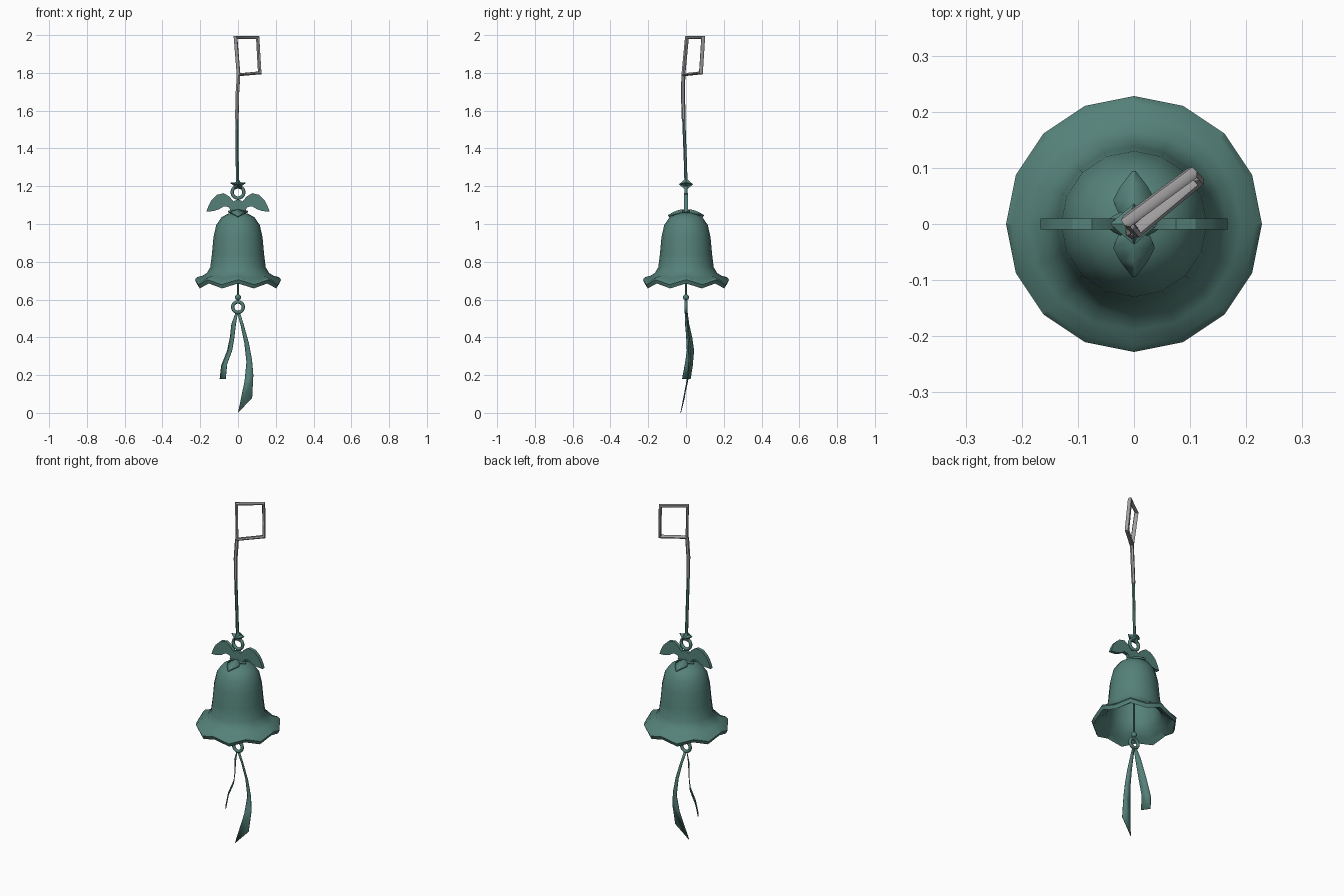
import bpy, bmesh, math
from mathutils import Vector

cube = bpy.data.objects.get("Cube")
if cube:
    bpy.data.objects.remove(cube, do_unlink=True)


def material(name, rgb):
    m = bpy.data.materials.new(name)
    m.use_nodes = True
    m.diffuse_color = (*rgb, 1)
    bsdf = m.node_tree.nodes["Principled BSDF"]
    bsdf.inputs["Base Color"].default_value = (*rgb, 1)
    bsdf.inputs["Roughness"].default_value = 0.7
    return m


teal = material("patina_teal", (0.09, 0.22, 0.19))
grey = material("steel_grey", (0.36, 0.35, 0.35))


def finish(ob, mat, angle=40):
    ob.data.materials.clear()
    ob.data.materials.append(mat)
    bpy.ops.object.select_all(action="DESELECT")
    ob.select_set(True)
    bpy.context.view_layer.objects.active = ob
    bpy.ops.object.shade_smooth_by_angle(angle=math.radians(angle))
    return ob


def mesh_object(name, bm, mat, angle=40, thickness=0):
    bmesh.ops.recalc_face_normals(bm, faces=bm.faces)
    me = bpy.data.meshes.new(name)
    bm.to_mesh(me)
    bm.free()
    ob = bpy.data.objects.new(name, me)
    bpy.context.collection.objects.link(ob)
    finish(ob, mat, angle)
    if thickness:
        mod = ob.modifiers.new("thickness", "SOLIDIFY")
        mod.thickness = thickness
        mod.offset = 0
    return ob


def bridge(bm, a, b, closed=True):
    n = len(a)
    for i in range(n if closed else n - 1):
        j = (i + 1) % n
        bm.faces.new((a[i], a[j], b[j], b[i]))


def rod(name, points, radius, mat, cyclic=False):
    cu = bpy.data.curves.new(name, "CURVE")
    cu.dimensions = "3D"
    cu.bevel_depth = radius
    cu.bevel_resolution = 1
    cu.use_fill_caps = True
    sp = cu.splines.new("POLY")
    sp.points.add(len(points) - 1)
    for p, co in zip(sp.points, points):
        p.co = (*co, 1)
    sp.use_cyclic_u = cyclic
    ob = bpy.data.objects.new(name, cu)
    bpy.context.collection.objects.link(ob)
    bpy.ops.object.select_all(action="DESELECT")
    ob.select_set(True)
    bpy.context.view_layer.objects.active = ob
    bpy.ops.object.convert(target="MESH")
    return finish(bpy.context.object, mat, 50)


def ring(name, z, major, minor):
    bpy.ops.mesh.primitive_torus_add(location=(0, 0, z), rotation=(math.pi / 2, 0, 0),
                                     major_segments=20, minor_segments=8,
                                     major_radius=major, minor_radius=minor)
    bpy.context.object.name = name
    finish(bpy.context.object, teal, 60)


# Bell shell: lathed double wall with a scalloped rim (radius, height, wave)
profile = [(0.05, 1.056, 0), (0.088, 1.035, 0), (0.115, 0.995, 0), (0.13, 0.93, 0),
           (0.138, 0.84, 0), (0.147, 0.77, 0), (0.165, 0.738, 0.003), (0.19, 0.718, 0.007),
           (0.217, 0.706, 0.013), (0.228, 0.692, 0.013), (0.219, 0.672, 0.013),
           (0.185, 0.695, 0.007), (0.15, 0.725, 0.002), (0.135, 0.77, 0), (0.126, 0.84, 0),
           (0.118, 0.93, 0), (0.1, 0.99, 0), (0.045, 1.042, 0)]
SIDES = 16
bm = bmesh.new()
rings = []
for r, z, wave in profile:
    row = []
    for i in range(SIDES):
        a = 2 * math.pi * i / SIDES
        row.append(bm.verts.new((r * math.cos(a), r * math.sin(a), z + wave * (-1) ** i)))
    rings.append(row)
for a, b in zip(rings, rings[1:]):
    bridge(bm, a, b)
for row, z in ((rings[0], 1.062), (rings[-1], 1.048)):
    tip = bm.verts.new((0, 0, z))
    for i in range(SIDES):
        bm.faces.new((row[i], row[(i + 1) % SIDES], tip))
mesh_object("bell_shell", bm, teal, 35)


# Folded sepals on the crown
def sepal(name, length, width, turn):
    bm = bmesh.new()
    rows = []
    for t, w in ((0, 0.3), (0.25, 0.8), (0.45, 1), (0.7, 0.65), (1, 0.03)):
        d = length * t
        row = []
        for side in (-1, 0, 1):
            x, y = side * w * width, d
            z = 1.074 - 3.6 * (x * x + y * y) - 0.004 * abs(side)
            row.append(bm.verts.new((x, y, z)))
        rows.append(row)
    for a, b in zip(rows, rows[1:]):
        bridge(bm, a, b, False)
    ob = mesh_object(name, bm, teal, 20, 0.01)
    ob.rotation_euler.z = turn


for i, side in enumerate(("back", "left", "front", "right")):
    sepal(side + "_sepal", *((0.05, 0.02) if i % 2 else (0.092, 0.036)), -i * math.pi / 2)

# Flat pair of leaves above the crown
half = [(0.025, 1.12), (0.045, 1.145), (0.075, 1.163), (0.11, 1.155), (0.14, 1.127),
        (0.157, 1.095), (0.167, 1.066), (0.13, 1.068), (0.1, 1.078), (0.075, 1.094),
        (0.05, 1.09), (0.035, 1.064)]
outline = [(0, 1.13)] + half + [(0, 1.058)] + [(-x, z) for x, z in reversed(half)]
bm = bmesh.new()
front = [bm.verts.new((x, -0.01, z)) for x, z in outline]
back = [bm.verts.new((x, 0.01, z)) for x, z in outline]
bm.faces.new(front)
bm.faces.new(back)
bridge(bm, front, back)
mesh_object("leaf_pair", bm, teal, 30)

# Puffed star and hanging rings
bm = bmesh.new()
star = []
for i in range(10):
    r = 0.022 if i % 2 else 0.045
    a = math.pi / 2 + i * math.pi / 5
    star.append(bm.verts.new((r * math.cos(a), 0, 1.207 + 0.8 * r * math.sin(a))))
for y in (-0.037, 0.037):
    tip = bm.verts.new((0, y, 1.21))
    for i in range(10):
        bm.faces.new((star[i], star[(i + 1) % 10], tip))
mesh_object("star_knot", bm, teal, 20)
ring("upper_ring", 1.168, 0.031, 0.009)
ring("lower_ring", 0.56, 0.028, 0.009)

# Hanging cord, steel hook and clapper cord with bead
join = (-0.006, -0.012, 1.555)
corner = (0.003, -0.014, 1.79)
rod("hanging_cord", [(-0.003, 0, 1.21), (-0.004, -0.003, 1.32), join], 0.0085, teal)
rod("hook_stem", [join, (-0.004, -0.016, 1.68), corner], 0.0105, grey)
rod("hook_frame", [corner, (-0.013, 0.005, 1.988), (0.104, 0.091, 1.988),
                   (0.115, 0.079, 1.8)], 0.012, grey, True)
rod("clapper_cord", [(0, 0, 1.05), (0, 0, 0.585)], 0.005, teal)
bpy.ops.mesh.primitive_uv_sphere_add(segments=12, ring_count=8, radius=0.016,
                                     location=(0, 0, 0.612))
bpy.context.object.name = "cord_bead"
finish(bpy.context.object, teal, 60)


# Twisting ribbons, each given by its two edges
def ribbon(name, edge_a, edge_b):
    bm = bmesh.new()
    a = [bm.verts.new(Vector(p)) for p in edge_a]
    b = [bm.verts.new(Vector(p)) for p in edge_b]
    bridge(bm, a, b, False)
    mesh_object(name, bm, teal, 60, 0.003)


ribbon("long_ribbon",
       [(0.008, 0, 0.54), (0.032, 0.006, 0.46), (0.057, 0.012, 0.37), (0.074, 0.014, 0.28),
        (0.081, 0.01, 0.2), (0.075, -0.008, 0.08)],
       [(-0.004, 0, 0.53), (0.015, 0.012, 0.46), (0.034, 0.022, 0.37), (0.045, 0.024, 0.27),
        (0.035, 0.01, 0.17), (0, -0.028, 0)])
ribbon("short_ribbon",
       [(0, -0.005, 0.54), (-0.012, -0.004, 0.47), (-0.02, 0.002, 0.4), (-0.032, 0.005, 0.33),
        (-0.058, -0.005, 0.26), (-0.066, -0.02, 0.18)],
       [(-0.012, 0.008, 0.53), (-0.034, 0.016, 0.47), (-0.042, 0.032, 0.4),
        (-0.056, 0.042, 0.33), (-0.088, 0.035, 0.25), (-0.096, 0.024, 0.18)])
